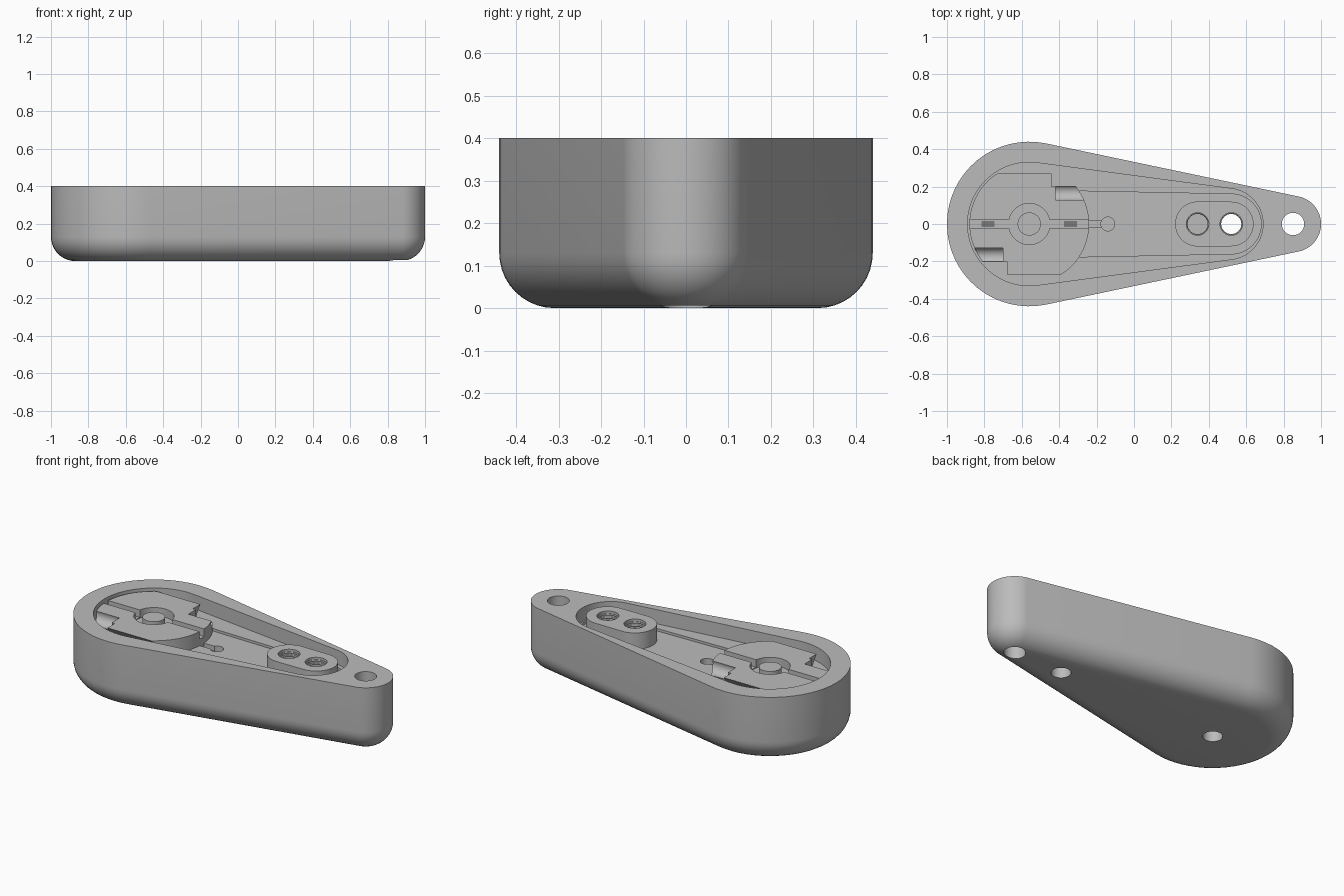
import bpy, math
from mathutils import Matrix

old = bpy.data.objects.get("Cube")
if old:
    bpy.data.objects.remove(old, do_unlink=True)

GREY = (0.5, 0.5, 0.5, 1)
grey = bpy.data.materials.new("plain_grey")
grey.use_nodes = True
grey.diffuse_color = GREY
grey.node_tree.nodes["Principled BSDF"].inputs["Base Color"].default_value = GREY

TOP, PIVOT, EYE = 0.4, -0.56, 0.85
BOSS_A, BOSS_B = 0.34, 0.52


def outline(xa, ra, xb, rb, n=32):
    """Two circles on the x axis joined by their tangent lines."""
    t = math.acos((ra - rb) / (xb - xa))
    pts = []
    for x, r, a0, a1 in ((xb, rb, -t, t), (xa, ra, t, 2 * math.pi - t)):
        for i in range(n + 1):
            a = a0 + (a1 - a0) * i / n
            pts.append((x + r * math.cos(a), r * math.sin(a)))
    return pts


def loft(name, rings):
    """Stack (outline, z) rings into a closed solid."""
    n = len(rings[0][0])
    verts = [(x, y, z) for ring, z in rings for x, y in ring]
    faces = [tuple(reversed(range(n))), tuple(range(len(verts) - n, len(verts)))]
    for k in range(len(rings) - 1):
        for i in range(n):
            j = (i + 1) % n
            faces.append((k * n + i, k * n + j, k * n + n + j, k * n + n + i))
    me = bpy.data.meshes.new(name)
    me.from_pydata(verts, [], faces)
    me.materials.append(grey)
    ob = bpy.data.objects.new(name, me)
    bpy.context.collection.objects.link(ob)
    return ob


def capsule(name, xa, ra, xb, rb, z0, z1):
    ring = outline(xa, ra, xb, rb)
    return loft(name, [(ring, z0), (ring, z1)])


def cylinder(name, x, r, z0, z1, n=48):
    ring = [(x + r * math.cos(2 * math.pi * i / n), r * math.sin(2 * math.pi * i / n))
            for i in range(n)]
    return loft(name, [(ring, z0), (ring, z1)])


def box(name, x0, x1, y0, y1, z0, z1):
    ring = [(x0, y0), (x1, y0), (x1, y1), (x0, y1)]
    return loft(name, [(ring, z0), (ring, z1)])


def cut(target, *cutters):
    for c in cutters:
        c.hide_render = True
        mod = target.modifiers.new("cut", "BOOLEAN")
        mod.operation, mod.solver, mod.object = "DIFFERENCE", "EXACT", c
        bpy.context.view_layer.objects.active = target
        bpy.ops.object.modifier_apply(modifier=mod.name)
        bpy.data.objects.remove(c, do_unlink=True)


# Teardrop housing with a rounded underside
FILLET, STEPS = 0.13, 10
rings = []
for i in range(STEPS + 1):
    a = math.pi / 2 * i / STEPS
    inset = FILLET * (1 - math.sin(a))
    rings.append((outline(PIVOT, 0.44 - inset, EYE, 0.15 - inset), FILLET * (1 - math.cos(a))))
rings.append((outline(PIVOT, 0.44, EYE, 0.15), TOP))
housing = loft("housing", rings)
FLOOR = 0.3
cut(housing,
    capsule("tapered_pocket", PIVOT, 0.33, 0.5, 0.19, FLOOR + 0.015, 0.5),
    capsule("floor_pocket", -0.5, 0.18, BOSS_B, 0.16, FLOOR, 0.5),
    cylinder("eye_hole", EYE, 0.06, -0.1, 0.5),
    cylinder("boss_hole", BOSS_B, 0.055, -0.1, 0.5),
    cylinder("pivot_hole", PIVOT, 0.055, -0.1, 0.24),
    cylinder("stop_hole", -0.14, 0.037, 0.15, 0.5),
    box("floor_slot", -0.35, -0.15, -0.02, 0.02, 0.27, 0.5))

# Raised boss with two threaded holes
boss = capsule("boss", BOSS_A, 0.12, BOSS_B, 0.119, FLOOR - 0.02, TOP - 0.002)
boss_top = TOP - 0.002
cut(boss, cylinder("hole_a", BOSS_A, 0.06, 0.29, 0.5),
    cylinder("hole_b", BOSS_B, 0.06, 0.2, 0.5))
threads = []
for x in (BOSS_A, BOSS_B):
    for k in range(4):
        bpy.ops.mesh.primitive_torus_add(
            location=(x, 0, boss_top - 0.02 - 0.02 * k), major_radius=0.06,
            minor_radius=0.006, major_segments=32, minor_segments=6)
        ring = bpy.context.object
        ring.name = "thread_ring"
        ring.data.materials.append(grey)
        threads.append(ring)

# Slotted rotor disc; every cut repeats half a turn around the pivot
DISC_TOP = 0.385
disc = cylinder("rotor_disc", PIVOT, 0.32, 0.28, DISC_TOP, 72)
half_turn = (Matrix.Translation((PIVOT, 0, 0)) @ Matrix.Rotation(math.pi, 4, "Z")
             @ Matrix.Translation((-PIVOT, 0, 0)))
for side in (Matrix.Identity(4), half_turn):
    # sloping outer flat
    flat = box("flat_cut", -0.4, 0.4, 0, 0.3, -0.3, 0.3)
    flat.data.transform(side @ Matrix.Translation((PIVOT - 0.28, 0.27, DISC_TOP))
                        @ Matrix.Rotation(math.radians(-35), 4, "X"))
    # stepped corner
    corner = box("corner_cut", -0.44, -0.1, 0.2, 0.5, 0.25, 0.5)
    corner.data.transform(side)
    # round-bottomed notch along x
    notch = cylinder("notch_cut", 0, 0.045, -0.08, 0.2, 32)
    notch.data.transform(side @ Matrix.Translation((-0.34, 0.17, 0.37))
                         @ Matrix.Rotation(math.pi / 2, 4, "Y"))
    cut(disc, flat, corner, notch)
cut(disc, box("disc_slot", -0.95, -0.1, -0.021, 0.021, 0.34, 0.5),
    cylinder("pin_recess", PIVOT, 0.11, 0.335, 0.5))

# Centre pin and its collar
pin = cylinder("pivot_pin", PIVOT, 0.062, 0.3, 0.38)

# Fine screw ridges inside the disc slot
for x in (-0.78, -0.34):
    for k in range(4):
        y = -0.015 + 0.01 * k
        box("screw_ridge", x - 0.035, x + 0.035, y - 0.002, y + 0.002, 0.335, 0.355)

# Smooth the curved walls and keep the edges crisp
bpy.ops.object.select_all(action="DESELECT")
for ob in [housing, boss, disc, pin] + threads:
    ob.select_set(True)
bpy.context.view_layer.objects.active = housing
bpy.ops.object.shade_smooth_by_angle(angle=math.radians(30))
